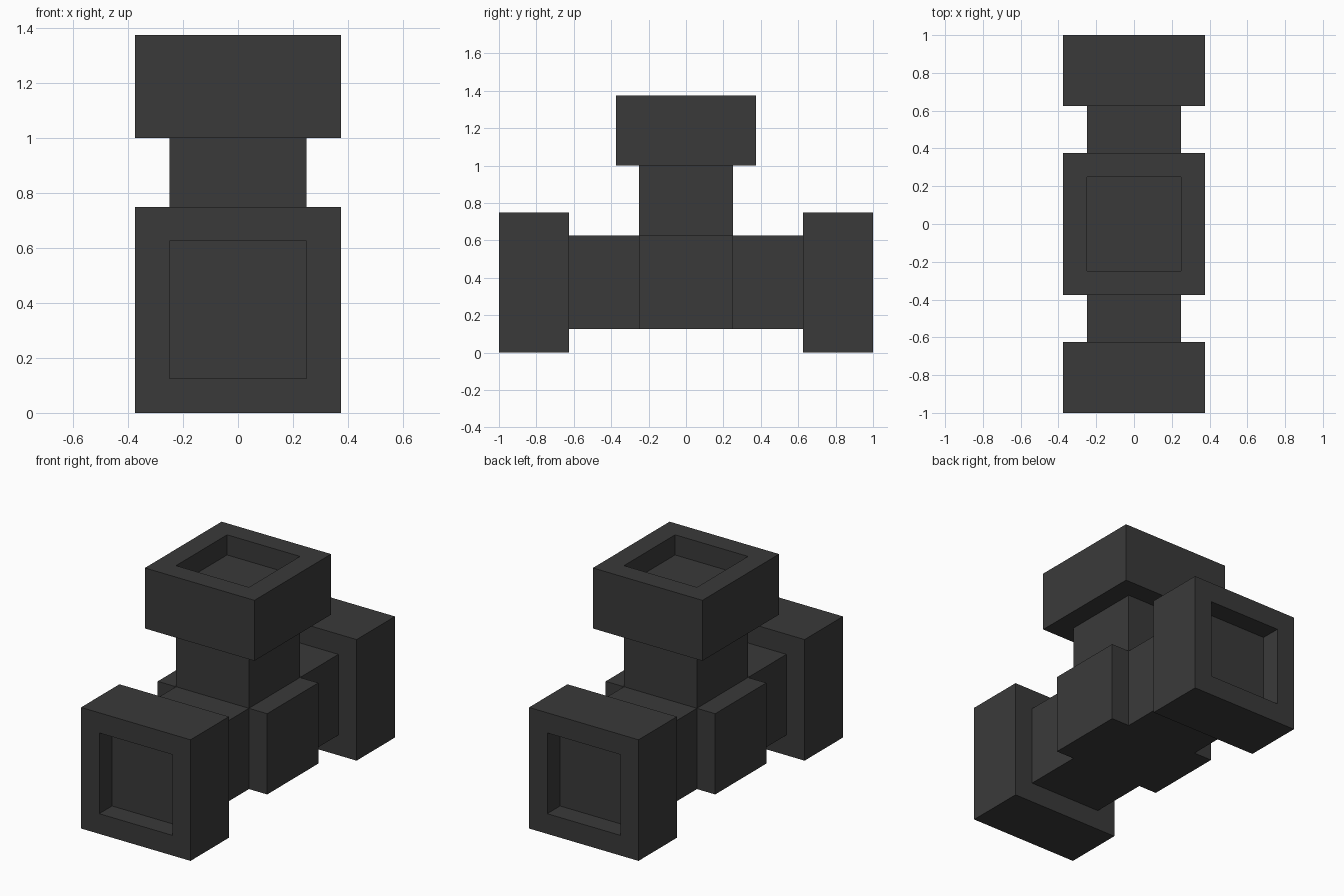
import bpy
import bmesh
from math import pi
from mathutils import Matrix, Vector

cube = bpy.data.objects.get("Cube")
if cube:
    bpy.data.objects.remove(cube, do_unlink=True)

CENTRE = Vector((0, 0, 0.375))

dark = bpy.data.materials.new("dark_grey")
dark.use_nodes = True
colour = (0.042, 0.042, 0.042, 1)
dark.diffuse_color = colour
dark.node_tree.nodes["Principled BSDF"].inputs["Base Color"].default_value = colour


def add_object(name, bm):
    bmesh.ops.recalc_face_normals(bm, faces=bm.faces)
    mesh = bpy.data.meshes.new(name)
    bm.to_mesh(mesh)
    bm.free()
    mesh.materials.append(dark)
    obj = bpy.data.objects.new(name, mesh)
    obj.location = CENTRE
    bpy.context.collection.objects.link(obj)
    return obj


# Square section along an arm: (half width, distance from the centre)
ARM = [(0.25, 0.25), (0.25, 0.625), (0.375, 0.625),
       (0.375, 1.0), (0.25, 1.0), (0.25, 0.875)]


def add_arm(name, tilt):
    """Neck, flange and recessed end, lofted along z and tilted about x."""
    bm = bmesh.new()
    rings = [[bm.verts.new((sx * h, sy * h, z))
              for sx, sy in ((-1, -1), (1, -1), (1, 1), (-1, 1))]
             for h, z in ARM]
    for a, b in zip(rings, rings[1:]):
        for i in range(4):
            j = (i + 1) % 4
            bm.faces.new((a[i], a[j], b[j], b[i]))
    bm.faces.new(rings[-1])  # recess floor
    bm.faces.new(rings[0][::-1])  # inner end against the core
    bmesh.ops.transform(bm, matrix=Matrix.Rotation(tilt, 4, 'X'), verts=bm.verts)
    return add_object(name, bm)


# Core block, wider than the necks so it bulges out at both sides
bm = bmesh.new()
bmesh.ops.create_cube(bm, size=1)
bmesh.ops.scale(bm, vec=(0.75, 0.5, 0.5), verts=bm.verts)
add_object("core_block", bm)

# Three flanged arms
for name, tilt in (("top_arm", 0), ("front_arm", pi / 2), ("back_arm", -pi / 2)):
    add_arm(name, tilt)
